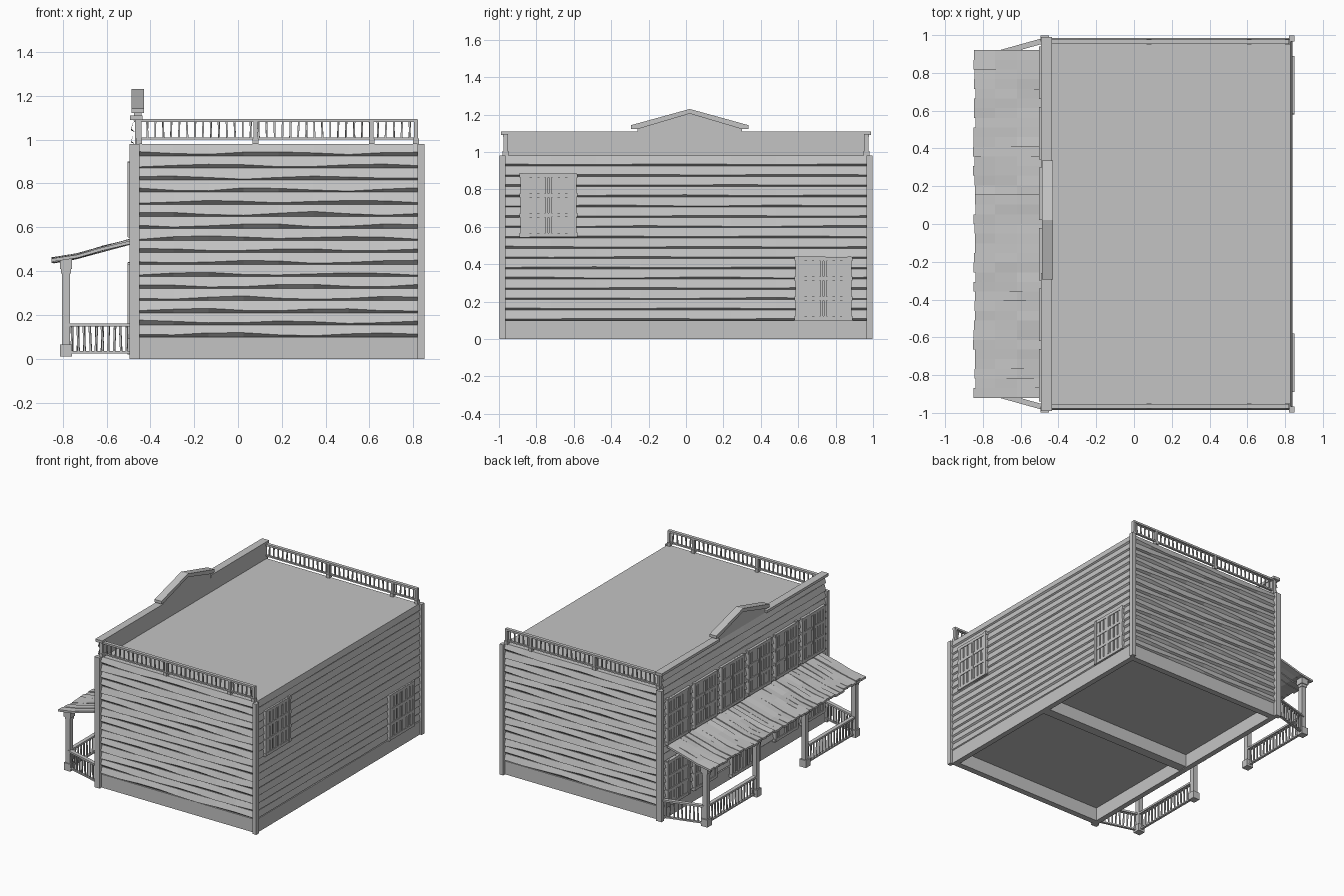
import bpy, bmesh, random
from math import radians, atan2, sin
from mathutils import Matrix, Vector

random.seed(4)
if "Cube" in bpy.data.objects:
    bpy.data.objects.remove(bpy.data.objects["Cube"])

grey = bpy.data.materials.new("weathered_grey")
grey.use_nodes = True
TONE = (0.55, 0.55, 0.55, 1)
grey.diffuse_color = TONE
grey.node_tree.nodes["Principled BSDF"].inputs["Base Color"].default_value = TONE

WORLD = Matrix()
CENTRE = Matrix.Translation((0.185, 0, 0))


def side(angle):
    """Wall frame: u runs along the wall, v points outward, z is up."""
    return CENTRE @ Matrix.Rotation(radians(angle), 4, "Z")


def jitter(a):
    return random.uniform(-a, a)


def box(bm, u, v, z, frame=WORLD, lean=0.0):
    size = (u[1] - u[0], v[1] - v[0], z[1] - z[0])
    mid = ((u[0] + u[1]) / 2, (v[0] + v[1]) / 2, (z[0] + z[1]) / 2)
    m = frame @ Matrix.Translation(mid) @ Matrix.Rotation(lean, 4, "Y")
    bmesh.ops.create_cube(bm, size=1, matrix=m @ Matrix.Diagonal((*size, 1)))


def prism(bm, outline, x):
    """Extrude a (y, z) outline between two x positions."""
    face = bm.faces.new([bm.verts.new((x[0], y, z)) for y, z in outline])
    ext = bmesh.ops.extrude_face_region(bm, geom=[face])["geom"]
    verts = [g for g in ext if isinstance(g, bmesh.types.BMVert)]
    bmesh.ops.translate(bm, verts=verts, vec=(x[1] - x[0], 0, 0))


def finish(bm, name, recalc=True):
    if recalc:
        bmesh.ops.recalc_face_normals(bm, faces=bm.faces[:])
    mesh = bpy.data.meshes.new(name)
    bm.to_mesh(mesh)
    bm.free()
    mesh.materials.append(grey)
    ob = bpy.data.objects.new(name, mesh)
    bpy.context.scene.collection.objects.link(ob)
    return ob


def siding(name, frame, half, dist, out, top, wave):
    """Warped clapboards, each with an undercut lower lip."""
    bm = bmesh.new()
    cols = 8
    z, k = 0.1, 0
    while z < top - 0.02:
        z1 = min(z + 0.055, top)
        rows = []
        for c in range(cols + 1):
            u = -half + 2 * half * c / cols
            lip = 0.007 + wave * (0.5 + 0.5 * sin(c * 1.5 + k * 2.2)) + jitter(wave * 0.2)
            rows.append([bm.verts.new(frame @ Vector(p)) for p in (
                (u, dist, z), (u, dist + out, z + lip), (u, dist + out * 0.25, z1), (u, dist, z1))])
        for a, b in zip(rows, rows[1:]):
            for i in range(3):
                bm.faces.new((a[i], a[i + 1], b[i + 1], b[i]))
        z, k = z1, k + 1
    finish(bm, name, recalc=False)


def window(bm, frame, u, dist, z, w=0.3, h=0.34, rows=3, depth=0.026):
    """Double-leaf window: backing, frame boards, and separate pane blocks."""
    box(bm, (u - w / 2, u + w / 2), (dist, dist + depth * 0.55), (z, z + h), frame)
    e = 0.022
    for s in (-1, 1):
        a = u + s * (w / 2 - e / 2)
        box(bm, (a - e / 2, a + e / 2), (dist, dist + depth), (z, z + h + jitter(0.006)), frame)
        m = u + s * 0.009
        box(bm, (m - 0.006, m + 0.006), (dist, dist + depth), (z + e, z + h - e), frame)
    step = (h - e) / rows
    for r in range(rows + 1):
        b = z + r * step
        box(bm, (u - w / 2 - 0.004, u + w / 2 + 0.004), (dist, dist + depth * 0.95),
            (b, b + e), frame, jitter(0.01))
    # upright slats leave narrow dark slits in each leaf
    for s in (-1, 1):
        for i in range(3):
            a = u + s * (0.035 + i * (w / 2 - 0.07) / 2)
            box(bm, (a - 0.014, a + 0.014), (dist, dist + depth * 0.8),
                (z + e / 2, z + h - e / 2), frame, jitter(0.006))


def railing(bm, p0, p1, z0, z1, gap, t):
    """Top rail, bottom rail and slightly crooked balusters."""
    d = Vector(p1) - Vector(p0)
    frame = Matrix.Translation((*p0, 0)) @ Matrix.Rotation(atan2(d.y, d.x), 4, "Z")
    box(bm, (0, d.length), (-t * 1.6, t * 1.6), (z1 - 0.014, z1), frame)
    box(bm, (0, d.length), (-t, t), (z0, z0 + 0.01), frame)
    n = max(2, round(d.length / gap))
    for i in range(1, n):
        u = d.length * i / n
        box(bm, (u - t / 2, u + t / 2), (-t / 2, t / 2), (z0, z1 - 0.005), frame, jitter(0.06))


# Main block, roof and open-bottomed base
bm = bmesh.new()
box(bm, (-0.47, 0.825), (-0.965, 0.965), (0.1, 0.98))
finish(bm, "building_core")

bm = bmesh.new()
for s in (-1, 1):
    y = sorted((s * 0.93, s * 0.975))
    box(bm, (-0.475, 0.835), y, (0, 0.1))
for x in ((-0.48, -0.44), (0.795, 0.835)):
    box(bm, x, (-0.97, 0.97), (0, 0.1))
box(bm, (-0.45, 0.8), (-0.035, 0.035), (0.005, 0.1))
finish(bm, "base_skirt")

# Clapboards
FRONT, BACK, LEFT, FACADE = side(180), side(0), side(-90), side(90)
siding("front_siding", FRONT, 0.64, 0.965, 0.02, 0.98, 0.013)
siding("back_siding", BACK, 0.64, 0.965, 0.02, 0.98, 0.013)
siding("left_siding", LEFT, 0.965, 0.64, 0.013, 0.98, 0.004)
siding("facade_siding", FACADE, 0.965, 0.655, 0.018, 1.09, 0.008)

# Corner boards
bm = bmesh.new()
for s in (-1, 1):
    y = sorted((s * 0.965, s * 0.998))
    box(bm, (0.82, 0.85), y, (0, 0.98))
    box(bm, (-0.495, -0.45), y, (0, 0.98))
finish(bm, "corner_boards")

# Parapet with central gable
bm = bmesh.new()
box(bm, (-0.47, -0.44), (-0.97, 0.97), (0.97, 1.09))
box(bm, (-0.492, -0.435), (-0.99, -0.26), (1.09, 1.11))
box(bm, (-0.492, -0.435), (0.3, 0.99), (1.09, 1.11))
prism(bm, [(-0.26, 1.08), (0.3, 1.08), (0.3, 1.135), (0.02, 1.215), (-0.26, 1.135)], (-0.475, -0.44))
finish(bm, "parapet")
bm = bmesh.new()
for s in (-1, 1):
    prism(bm, [(0.02, 1.205), (0.02, 1.23), (0.02 + s * 0.315, 1.143),
               (0.02 + s * 0.315, 1.122), (0.02 + s * 0.28, 1.122)], (-0.487, -0.43))
finish(bm, "gable_cap")

# Roof railings along both ends
bm = bmesh.new()
for s in (-1, 1):
    y = s * 0.965
    railing(bm, (-0.45, y), (0.82, y), 1.0, 1.095, 0.036, 0.008)
    for x in (-0.452, 0.08, 0.61, 0.812):
        box(bm, (x - 0.009, x + 0.009), (y - 0.011, y + 0.011), (0.98, 1.09))
        box(bm, (x - 0.013, x + 0.013), (y - 0.015, y + 0.015), (0.98, 1.005))
finish(bm, "roof_railings")

# Windows and door
bm = bmesh.new()
window(bm, LEFT, 0.735, 0.64, 0.545)
window(bm, LEFT, -0.735, 0.64, 0.1)
finish(bm, "left_windows")
bm = bmesh.new()
for i in range(6):
    y = (i - 2.5) * 0.32
    window(bm, FACADE, y, 0.655, 0.555, w=0.27, depth=0.034)
    if i not in (2, 3):
        window(bm, FACADE, y, 0.655, 0.09, w=0.27, depth=0.034)
finish(bm, "facade_windows")
bm = bmesh.new()
window(bm, FACADE, 0, 0.655, 0.02, w=0.34, h=0.42, rows=2, depth=0.034)
finish(bm, "double_door")

# Porch roof: ragged, uneven boards
bm = bmesh.new()
count = 36
for i in range(count):
    y0 = -0.92 + 1.84 * i / count
    y1 = y0 + 1.84 / count
    lift = jitter(0.004)
    path = [(-0.485, 0.543), (-0.62, 0.508), (-0.735, 0.475), (-0.845 + jitter(0.007), 0.457)]
    rows = []
    for x, z in path:
        a, b = z + lift + jitter(0.004), z + lift + jitter(0.004)
        rows.append([bm.verts.new(p) for p in (
            (x, y0, a), (x, y1, b), (x, y1, b - 0.015), (x, y0, a - 0.015))])
    for p, q in zip(rows, rows[1:]):
        for k in range(4):
            bm.faces.new((p[k], p[k - 1], q[k - 1], q[k]))
    bm.faces.new(rows[0])
    bm.faces.new(rows[-1])
finish(bm, "porch_roof")

# Porch posts
bm = bmesh.new()
PX = -0.785
for y in (-0.88, -0.29, 0.29, 0.88):
    for r, z in ((0.018, (0.03, 0.46)), (0.027, (0.01, 0.065)),
                 (0.022, (0.39, 0.41)), (0.028, (0.41, 0.455))):
        box(bm, (PX - r, PX + r), (y - r, y + r), z)
finish(bm, "porch_posts")

# Porch railings: outer bays plus angled returns to the wall
bm = bmesh.new()
for s in (-1, 1):
    railing(bm, (PX, s * 0.29), (PX, s * 0.88), 0.025, 0.162, 0.034, 0.009)
    railing(bm, (PX, s * 0.885), (-0.48, s * 0.97), 0.025, 0.162, 0.03, 0.009)
finish(bm, "porch_railings")
